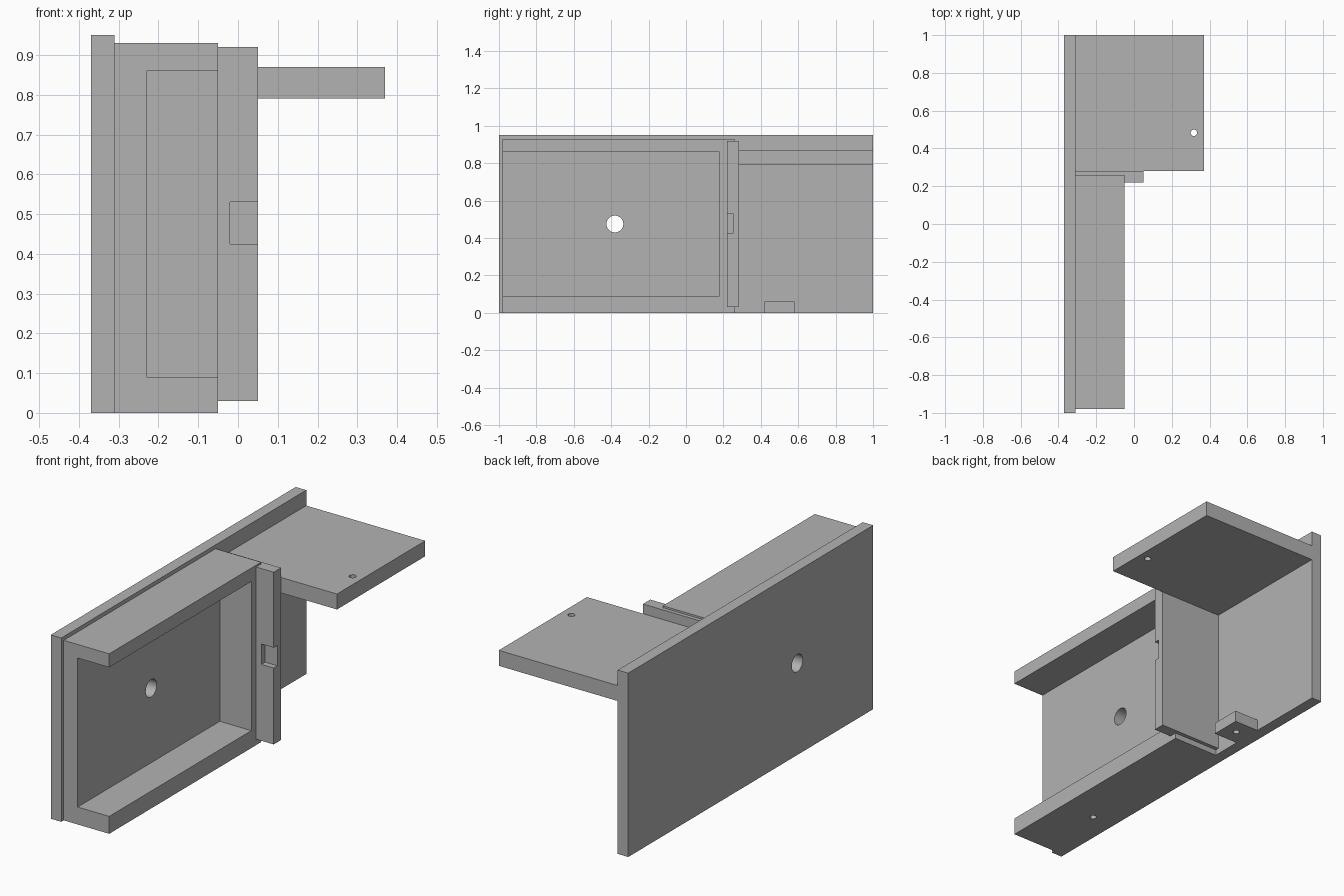
import bpy, bmesh
from mathutils import Matrix, Vector

if "Cube" in bpy.data.objects:
    bpy.data.objects.remove(bpy.data.objects["Cube"])

grey = bpy.data.materials.new("light grey")
grey.diffuse_color = (0.45, 0.45, 0.45, 1)
grey.use_nodes = True
grey.node_tree.nodes["Principled BSDF"].inputs["Base Color"].default_value = grey.diffuse_color


def finish(name, bm):
    bmesh.ops.recalc_face_normals(bm, faces=bm.faces[:])
    me = bpy.data.meshes.new(name)
    bm.to_mesh(me)
    bm.free()
    me.materials.append(grey)
    ob = bpy.data.objects.new(name, me)
    bpy.context.collection.objects.link(ob)
    return ob


def box(name, x, y, z):
    bm = bmesh.new()
    size = Vector((x[1] - x[0], y[1] - y[0], z[1] - z[0]))
    mid = Vector((x[0] + x[1], y[0] + y[1], z[0] + z[1])) / 2
    bmesh.ops.create_cube(bm, size=1, matrix=Matrix.Translation(mid) @ Matrix.Diagonal(size).to_4x4())
    return finish(name, bm)


def prism(name, outline, z):
    bm = bmesh.new()
    face = bm.faces.new([bm.verts.new((x, y, z[0])) for x, y in outline])
    new = bmesh.ops.extrude_face_region(bm, geom=[face])["geom"]
    bmesh.ops.translate(bm, vec=(0, 0, z[1] - z[0]), verts=[v for v in new if isinstance(v, bmesh.types.BMVert)])
    return finish(name, bm)


def rod(center, radius, length, axis="Z"):
    bm = bmesh.new()
    turn = Matrix.Rotation(1.5707963, 4, "Y") if axis == "X" else Matrix()
    bmesh.ops.create_cone(bm, cap_ends=True, segments=32, radius1=radius, radius2=radius,
                          depth=length, matrix=Matrix.Translation(center) @ turn)
    return finish("hole_cutter", bm)


def cut(ob, *cutters):
    for c in cutters:
        mod = ob.modifiers.new("cut", "BOOLEAN")
        mod.operation, mod.solver, mod.object = "DIFFERENCE", "EXACT", c
    bpy.context.view_layer.update()
    result = bpy.data.meshes.new_from_object(ob.evaluated_get(bpy.context.evaluated_depsgraph_get()))
    ob.modifiers.clear()
    ob.data = result
    for c in cutters:
        bpy.data.objects.remove(c)
    # round hole walls are smooth, everything else keeps sharp edges
    bpy.ops.object.select_all(action="DESELECT")
    ob.select_set(True)
    bpy.context.view_layer.objects.active = ob
    bpy.ops.object.shade_smooth_by_angle()


X0, X1, X2 = -0.37, -0.31, -0.05   # plate back, plate face, frame face

# Back plate with the large round hole
plate = box("back_plate", (X0, X1), (-1, 1), (0, 0.95))
cut(plate, rod((-0.3, -0.38, 0.475), 0.045, 0.5, "X"))

# Tray frame: open at the front end, with round hole and blind hole underneath
frame = box("tray_frame", (X1, X2), (-0.98, 0.26), (0, 0.93))
cut(frame, box("pocket_cutter", (-0.23, 0.1), (-1.1, 0.18), (0.09, 0.86)),
    rod((-0.3, -0.38, 0.475), 0.045, 0.5, "X"),
    rod((-0.24, -0.6, 0), 0.016, 0.12))

# Dividing panel with thicker outer lip and latch notch
panel = prism("divider_panel", [(X1, 0.26), (X2, 0.26), (X2, 0.22), (0.05, 0.22), (0.05, 0.28), (X1, 0.28)],
              (0.03, 0.92))
cut(panel, box("notch_cutter", (-0.02, 0.1), (0.1, 0.25), (0.425, 0.53)))

# Shelf with a small hole near its outer corner
shelf = box("shelf", (X1, 0.37), (0.28, 1), (0.79, 0.87))
cut(shelf, rod((0.317, 0.483, 0.83), 0.017, 0.3))

# Small foot tab with a screw hole
tab = box("foot_tab", (X1, -0.17), (0.42, 0.58), (0, 0.06))
cut(tab, rod((-0.24, 0.5, 0.03), 0.016, 0.2))
